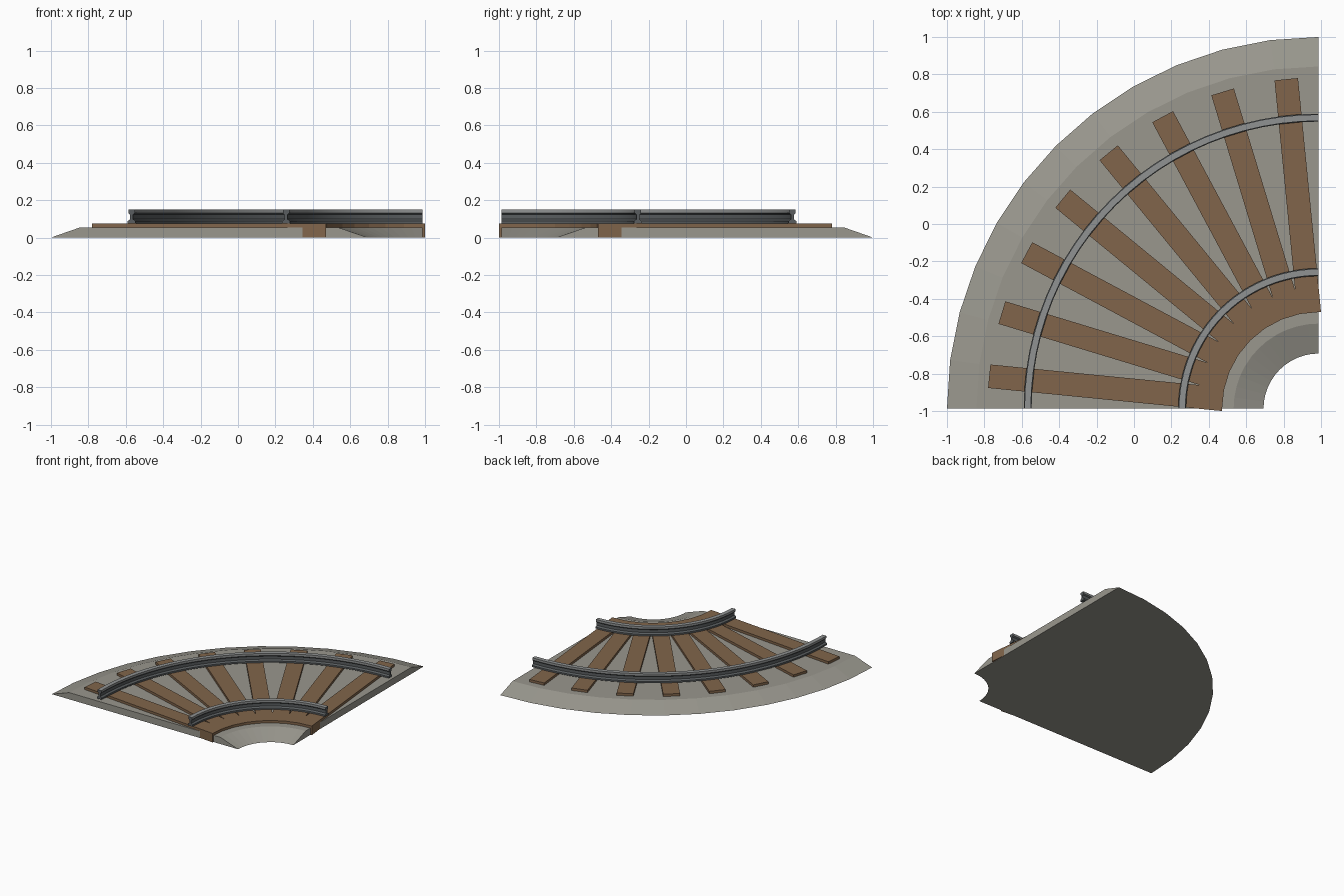
import bpy, bmesh, math
from mathutils import Matrix

cube = bpy.data.objects.get("Cube")
if cube:
    bpy.data.objects.remove(cube, do_unlink=True)

C = 0.9875  # the curve's centre is at (C, -C)


def material(name, rgb):
    m = bpy.data.materials.new(name)
    m.use_nodes = True
    m.diffuse_color = (*rgb, 1)
    m.node_tree.nodes["Principled BSDF"].inputs["Base Color"].default_value = (*rgb, 1)
    return m


gravel = material("gravel grey", (0.32, 0.31, 0.27))
wood = material("sleeper brown", (0.22, 0.13, 0.07))
steel = material("dark steel", (0.10, 0.11, 0.115))
polished = material("worn steel", (0.28, 0.29, 0.29))


def finish(name, bm, mats):
    bmesh.ops.recalc_face_normals(bm, faces=bm.faces)
    mesh = bpy.data.meshes.new(name)
    bm.to_mesh(mesh)
    bm.free()
    for m in mats:
        mesh.materials.append(m)
    ob = bpy.data.objects.new(name, mesh)
    bpy.context.collection.objects.link(ob)
    return ob


def sweep(name, profile, steps, mats):
    """Sweep a closed (radius, z) profile through the quarter turn."""
    bm = bmesh.new()
    rings = []
    for i in range(steps + 1):
        a = math.pi / 2 * (1 + i / steps)
        rings.append([bm.verts.new((C + r * math.cos(a), -C + r * math.sin(a), z))
                      for r, z in profile])
    n = len(profile)
    for p, q in zip(rings, rings[1:]):
        for j in range(n):
            k = (j + 1) % n
            bm.faces.new((p[j], p[k], q[k], q[j]))
    bm.faces.new(rings[0])
    bm.faces.new(rings[-1])
    return finish(name, bm, mats)


# Gravel bed with sloping shoulders
sweep("gravel_bed", [(0.295, 0), (0.455, 0.055), (1.83, 0.055), (1.9875, 0)], 12, [gravel])

# Radial sleepers, overlapping at the inner side
INNER, OUTER, WIDTH, TOP, LOW = 0.514, 1.77, 0.126, 0.075, 0.001
for i in range(8):
    a = math.pi / 2 * (1 + (i + 0.5) / 8)
    bm = bmesh.new()
    bmesh.ops.create_cube(bm, size=1, matrix=(
        Matrix.Translation((C, -C, (TOP + LOW) / 2)) @ Matrix.Rotation(a, 4, "Z")
        @ Matrix.Translation(((INNER + OUTER) / 2, 0, 0))
        @ Matrix.Diagonal((OUTER - INNER, WIDTH, TOP - LOW, 1))))
    finish(f"sleeper_{i + 1}", bm, [wood])

# Rails: wide foot, narrow web, head with a worn running surface
half = [(0.021, 0.075), (0.021, 0.088), (0.008, 0.098),
        (0.008, 0.122), (0.017, 0.131), (0.017, 0.149)]
for name, radius in (("inner_rail", 0.73), ("outer_rail", 1.556)):
    profile = [(radius + w, z) for w, z in half] + [(radius - w, z) for w, z in reversed(half)]
    rail = sweep(name, profile, 24, [steel, polished])
    for f in rail.data.polygons:
        if f.center.z > 0.135:
            f.material_index = 1
    bpy.ops.object.select_all(action="DESELECT")
    rail.select_set(True)
    bpy.context.view_layer.objects.active = rail
    bpy.ops.object.shade_smooth_by_angle(angle=math.radians(30))
